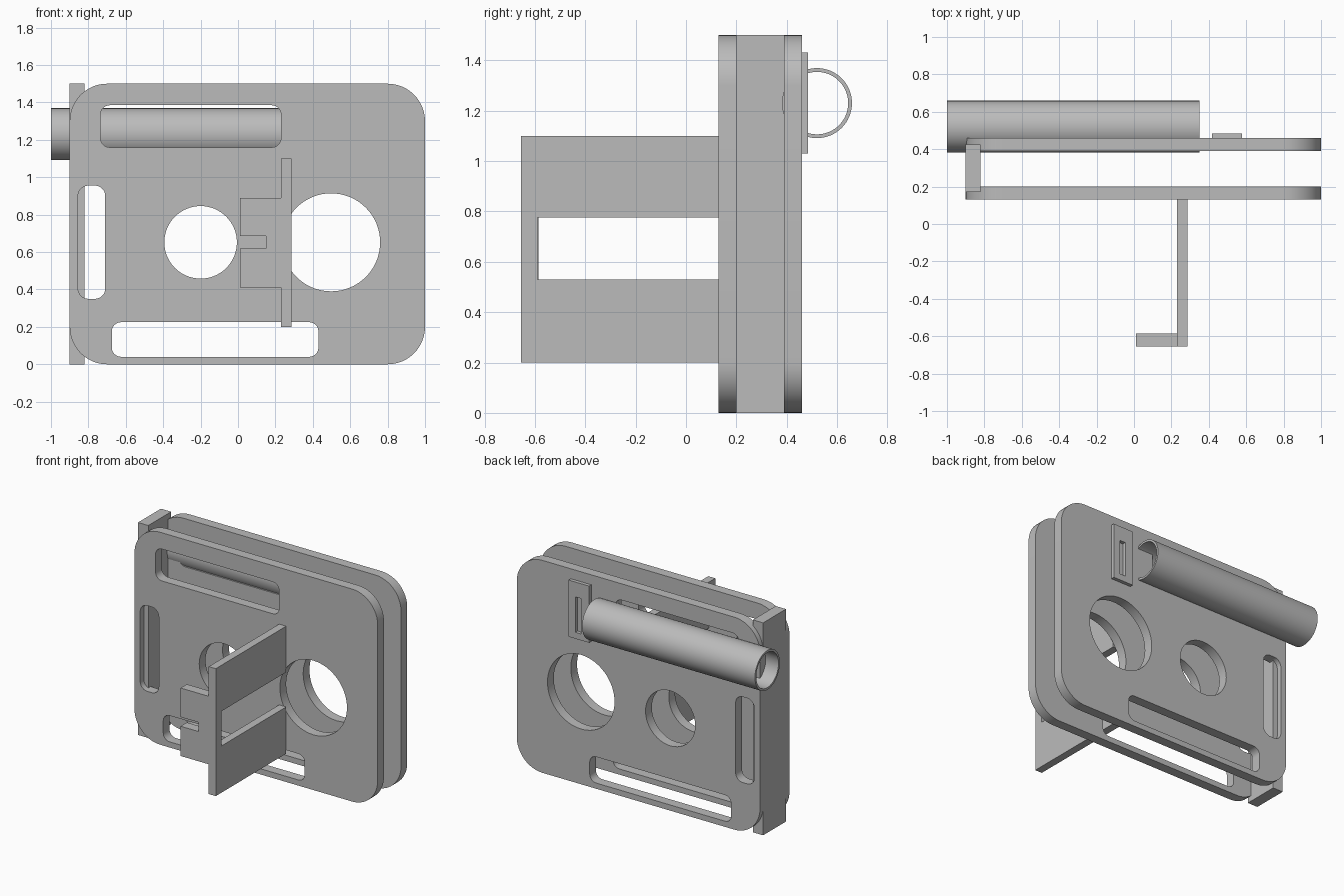
import bpy
import bmesh
from math import cos, sin, tau, radians
from mathutils import Matrix

cube = bpy.data.objects.get("Cube")
if cube:
    bpy.data.objects.remove(cube, do_unlink=True)

grey = bpy.data.materials.new("plain grey")
grey.use_nodes = True
colour = (0.5, 0.5, 0.5, 1)
grey.diffuse_color = colour
grey.node_tree.nodes["Principled BSDF"].inputs["Base Color"].default_value = colour

# Profile plane to world: "x" profiles lie in (y, z), "y" profiles in (x, z)
FRAMES = {
    "x": Matrix(((0, 0, 1, 0), (1, 0, 0, 0), (0, 1, 0, 0), (0, 0, 0, 1))),
    "y": Matrix(((1, 0, 0, 0), (0, 0, -1, 0), (0, 1, 0, 0), (0, 0, 0, 1))),
}


def circle(cu, cv, r, n=64):
    return [(cu + r * cos(tau * i / n), cv + r * sin(tau * i / n)) for i in range(n)]


def rect(u0, u1, v0, v1):
    return [(u0, v0), (u1, v0), (u1, v1), (u0, v1)]


def rounded(u0, u1, v0, v1, r, steps=12):
    centres = [(u1 - r, v1 - r), (u0 + r, v1 - r), (u0 + r, v0 + r), (u1 - r, v0 + r)]
    pts = []
    for k, (cu, cv) in enumerate(centres):
        for i in range(steps + 1):
            a = tau / 4 * (k + i / steps)
            pts.append((cu + r * cos(a), cv + r * sin(a)))
    return pts


def prism(name, axis, lo, hi, loops):
    """Extrude an outline (first loop) with holes (other loops) along an axis."""
    curve = bpy.data.curves.new(name, "CURVE")
    curve.dimensions = "2D"
    curve.fill_mode = "BOTH"
    curve.extrude = (hi - lo) / 2
    for pts in loops:
        spline = curve.splines.new("POLY")
        spline.points.add(len(pts) - 1)
        for p, (u, v) in zip(spline.points, pts):
            p.co = (u, v, 0, 1)
        spline.use_cyclic_u = True
    obj = bpy.data.objects.new(name, curve)
    bpy.context.collection.objects.link(obj)
    bpy.ops.object.select_all(action="DESELECT")
    obj.select_set(True)
    bpy.context.view_layer.objects.active = obj
    bpy.ops.object.convert(target="MESH")
    obj = bpy.context.view_layer.objects.active

    # Place the solid and weld the caps to the walls
    middle = (lo + hi) / 2
    shift = Matrix.Translation((middle, 0, 0) if axis == "x" else (0, middle, 0))
    bm = bmesh.new()
    bm.from_mesh(obj.data)
    bmesh.ops.transform(bm, matrix=shift @ FRAMES[axis], verts=bm.verts)
    bmesh.ops.remove_doubles(bm, verts=bm.verts, dist=0.0001)
    bmesh.ops.recalc_face_normals(bm, faces=bm.faces)
    bm.to_mesh(obj.data)
    bm.free()
    obj.data.materials.clear()
    obj.data.materials.append(grey)
    bpy.ops.object.shade_smooth_by_angle(angle=radians(30))
    return obj


# Two matching plates with slots and round openings
plate = [
    rounded(-0.9, 1.0, 0, 1.5, 0.2),
    rounded(-0.735, 0.23, 1.16, 1.385, 0.05),
    rounded(-0.855, -0.71, 0.35, 0.955, 0.055),
    rounded(-0.675, 0.43, 0.04, 0.225, 0.05),
    circle(-0.2, 0.652, 0.194),
    circle(0.498, 0.652, 0.262),
]
prism("front_plate", "y", 0.13, 0.2, plate)
prism("back_plate", "y", 0.39, 0.46, plate)

# Spine bar joining the plates
prism("spine_bar", "y", 0.17, 0.425, [rect(-0.9, -0.82, 0, 1.5)])

# Hollow tube on the back
prism("back_tube", "x", -1.0, 0.35,
      [circle(0.52, 1.23, 0.139), circle(0.52, 1.23, 0.124)])

# Small slotted tab beside the tube
prism("slotted_tab", "y", 0.46, 0.485,
      [rect(0.418, 0.578, 1.03, 1.43), rect(0.48, 0.525, 1.075, 1.325)])

# Forked arm reaching forward
prism("forked_arm", "x", 0.23, 0.285,
      [[(0.13, 0.2), (0.13, 0.53), (-0.59, 0.53), (-0.59, 0.775),
        (0.13, 0.775), (0.13, 1.1), (-0.655, 1.1), (-0.655, 0.2)]])

# Notched flap at the end of the arm
prism("notched_flap", "y", -0.655, -0.585,
      [[(0.23, 0.41), (0.23, 0.89), (0.01, 0.89), (0.01, 0.685),
        (0.15, 0.685), (0.15, 0.62), (0.01, 0.62), (0.01, 0.41)]])
